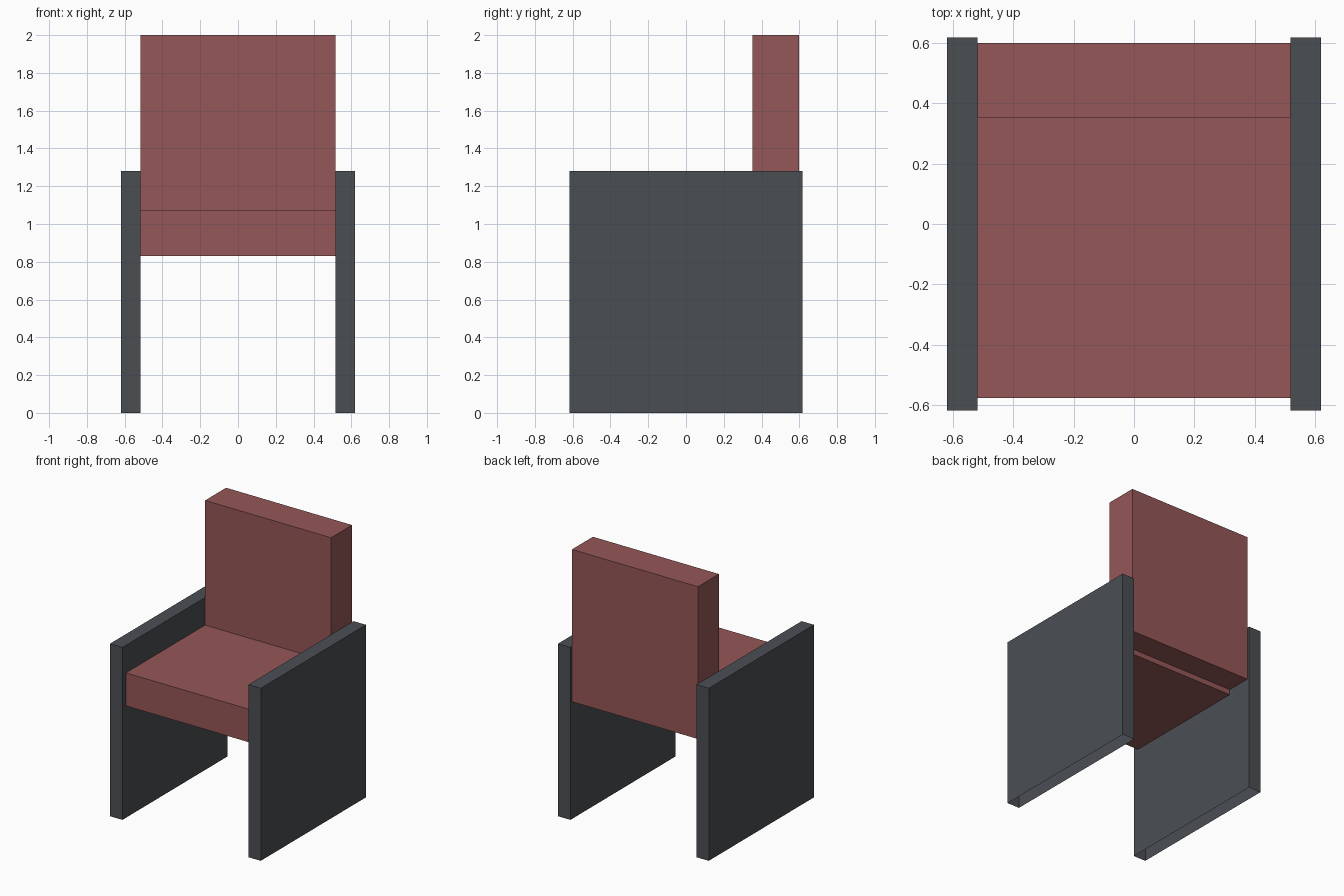
import bpy, bmesh

if "Cube" in bpy.data.objects:
    bpy.data.objects.remove(bpy.data.objects["Cube"])


def material(name, color):
    mat = bpy.data.materials.new(name)
    mat.diffuse_color = color
    mat.use_nodes = True
    mat.node_tree.nodes["Principled BSDF"].inputs["Base Color"].default_value = mat.diffuse_color
    return mat


def box(name, lo, hi, mat, open_bottom=False):
    """Box between two corners, optionally without its underside."""
    bm = bmesh.new()
    bmesh.ops.create_cube(bm, size=1)
    for v in bm.verts:
        v.co = [l + (c + 0.5) * (h - l) for c, l, h in zip(v.co, lo, hi)]
    bm.normal_update()
    if open_bottom:
        under = [f for f in bm.faces if f.normal.z < -0.5]
        bmesh.ops.delete(bm, geom=under, context='FACES_ONLY')
    mesh = bpy.data.meshes.new(name)
    bm.to_mesh(mesh)
    bm.free()
    mesh.materials.append(mat)
    obj = bpy.data.objects.new(name, mesh)
    bpy.context.collection.objects.link(obj)
    return obj


red = material("red_upholstery", (0.30, 0.095, 0.095, 1))
dark = material("dark_panel", (0.07, 0.077, 0.086, 1))

# Seat cushion, its rear edge tucked into the backrest
box("seat", (-0.517, -0.575, 0.83), (0.517, 0.41, 1.075), red)

# Backrest, starting slightly above the underside of the seat
box("backrest", (-0.517, 0.353, 0.87), (0.517, 0.599, 2.0), red)

# Side panels serve as legs and armrests, open underneath
for side, x0, x1 in (("left", -0.619, -0.517), ("right", 0.517, 0.619)):
    box(side + "_side_panel", (x0, -0.617, 0), (x1, 0.617, 1.28), dark, open_bottom=True)
